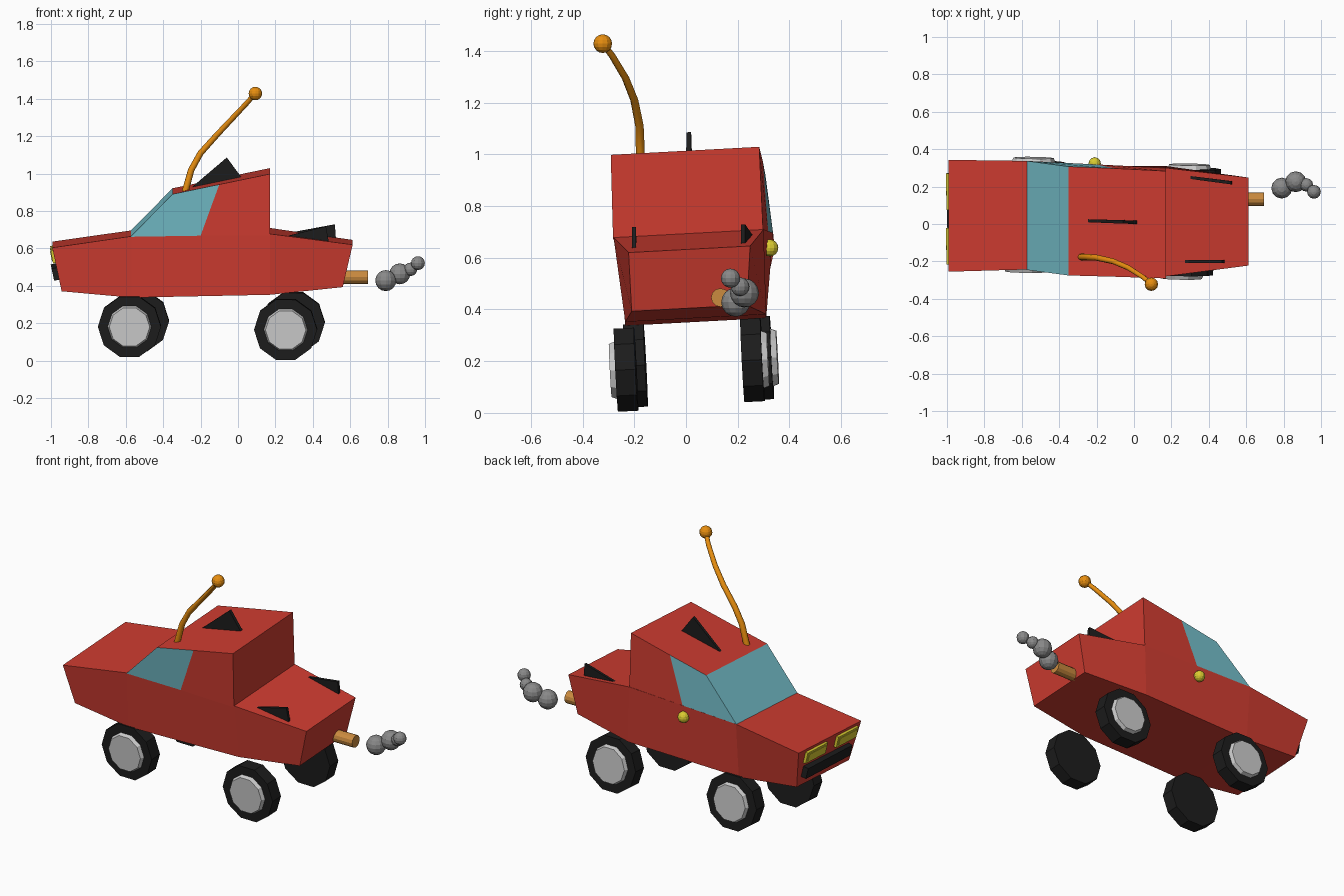
import bpy, bmesh
from math import pi

if "Cube" in bpy.data.objects:
    bpy.data.objects.remove(bpy.data.objects["Cube"])

ROLL = 0.054  # the whole car leans slightly to one side


def mat(name, r, g, b):
    m = bpy.data.materials.new(name)
    m.diffuse_color = (r, g, b, 1)
    m.use_nodes = True
    m.node_tree.nodes["Principled BSDF"].inputs["Base Color"].default_value = m.diffuse_color
    return m


RED = mat("red_paint", 0.62, 0.045, 0.03)
TEAL = mat("glass_teal", 0.17, 0.5, 0.57)
BLACK = mat("black_rubber", 0.012, 0.012, 0.012)
ORANGE = mat("orange", 0.8, 0.27, 0.005)
COPPER = mat("copper", 0.6, 0.26, 0.05)
YELLOW = mat("yellow", 0.7, 0.6, 0.03)
SMOKE = mat("smoke_grey", 0.25, 0.25, 0.25)


def make(name, bm, *mats):
    bmesh.ops.recalc_face_normals(bm, faces=bm.faces)
    me = bpy.data.meshes.new(name)
    bm.to_mesh(me)
    bm.free()
    ob = bpy.data.objects.new(name, me)
    bpy.context.collection.objects.link(ob)
    for m in mats:
        me.materials.append(m)
    return ob


def finish(name, m=None):
    ob = bpy.context.object
    ob.name = name
    if m:
        ob.data.materials.append(m)
    return ob


def prism(name, pts, *mats, second=()):
    """Side profile (x, near y, far y, near z) spanned across the car."""
    bm = bmesh.new()
    near = [bm.verts.new((x, a, z)) for x, a, b, z in pts]
    far = [bm.verts.new((x, b, z + ROLL * (b - a))) for x, a, b, z in pts]
    n = len(pts)
    bm.faces.new(near)
    bm.faces.new(far)
    for i in range(n):
        j = (i + 1) % n
        f = bm.faces.new((near[i], near[j], far[j], far[i]))
        f.material_index = 1 if i in second else 0
    return make(name, bm, *mats)


def ball(name, loc, r, m):
    bpy.ops.mesh.primitive_uv_sphere_add(segments=12, ring_count=8, radius=r, location=loc)
    return finish(name, m)


def box(name, loc, size, m):
    bpy.ops.mesh.primitive_cube_add(size=1, location=loc, rotation=(ROLL, -0.21, 0))
    bpy.context.object.scale = size
    return finish(name, m)


# Lower body: loft through four sections
# (bottom x, near y, far y, near z), (top x, near y, far y, near z)
sections = [
    ((-0.943, -0.21, 0.29, 0.371), (-0.993, -0.255, 0.343, 0.604)),
    ((-0.57, -0.235, 0.31, 0.337), (-0.57, -0.243, 0.337, 0.665)),
    ((0.17, -0.235, 0.31, 0.352), (0.17, -0.28, 0.30, 0.678)),
    ((0.56, -0.21, 0.235, 0.393), (0.613, -0.222, 0.248, 0.62)),
]
bm = bmesh.new()
rings = []
for (xb, an, af, zb), (xt, bn, bf, zt) in sections:
    rings.append([bm.verts.new(p) for p in (
        (xb, an, zb), (xb, af, zb + ROLL * (af - an)),
        (xt, bf, zt + ROLL * (bf - bn)), (xt, bn, zt))])
for r, s in zip(rings, rings[1:]):
    for i in range(4):
        j = (i + 1) % 4
        bm.faces.new((r[i], r[j], s[j], s[i]))
bm.faces.new(rings[0])
bm.faces.new(rings[-1])
make("body", bm, RED)

# Cabin: glazed front part with red roof, red rear part
pillar_low = (-0.20, -0.262, 0.318, 0.668)
pillar_top = (-0.10, -0.282, 0.297, 0.942)
prism("cabin_windows", [(-0.575, -0.245, 0.337, 0.662), (-0.35, -0.275, 0.307, 0.89),
                        pillar_top, pillar_low], TEAL, RED, second=(1,))
prism("cabin_rear", [pillar_low, pillar_top, (0.17, -0.291, 0.283, 0.998),
                     (0.17, -0.282, 0.298, 0.67)], RED)

# Fins on the roof and rear deck
prism("roof_fin", [(-0.26, 0.01, 0.026, 0.915), (-0.06, 0.002, 0.02, 1.085),
                   (0.025, 0.0, 0.018, 0.97)], BLACK)
prism("tail_fin_near", [(0.24, -0.207, -0.192, 0.66), (0.47, -0.209, -0.193, 0.718),
                        (0.488, -0.209, -0.193, 0.62)], BLACK)
prism("tail_fin_far", [(0.285, 0.243, 0.259, 0.685), (0.518, 0.212, 0.229, 0.728),
                       (0.525, 0.212, 0.229, 0.63)], BLACK)

# Wheels: x, y of tyre centre, z, side
for name, x, y, z, side in (("front_near", -0.58, -0.195, 0.183, -1),
                            ("rear_near", 0.255, -0.232, 0.167, -1),
                            ("front_far", -0.537, 0.293, 0.212, 1),
                            ("rear_far", 0.296, 0.257, 0.204, 1)):
    rot = (-side * pi / 2 + ROLL, pi / 10, 0)
    bpy.ops.mesh.primitive_cylinder_add(vertices=10, radius=0.169, depth=0.078,
                                        location=(x, y, z), rotation=rot)
    finish(name + "_tyre", BLACK)
    bpy.ops.mesh.primitive_cone_add(vertices=10, radius1=0.12, radius2=0.108, depth=0.03,
                                    location=(x, y + side * 0.046, z + side * 0.0025), rotation=rot)
    finish(name + "_hub")

# Headlights and grille
for name, y in (("near", -0.118), ("far", 0.175)):
    z = 0.567 + ROLL * y
    box("headlight_" + name, (-0.983, y, z), (0.028, 0.195, 0.068), YELLOW)
    box("headlight_lens_" + name, (-0.985, y, z), (0.03, 0.165, 0.042), YELLOW)
box("grille", (-0.963, 0.05, 0.477), (0.06, 0.43, 0.066), BLACK)

# Side lamp on the far flank
ball("side_lamp", (-0.21, 0.324, 0.638), 0.033, YELLOW)

# Exhaust pipe and smoke puffs
bpy.ops.mesh.primitive_cylinder_add(vertices=12, radius=0.036, depth=0.15,
                                    location=(0.62, 0.133, 0.446), rotation=(0, pi / 2, 0))
finish("exhaust_pipe", COPPER)
for i, (p, r) in enumerate((((0.79, 0.192, 0.428), 0.056), ((0.865, 0.226, 0.464), 0.056),
                            ((0.922, 0.209, 0.488), 0.036), ((0.962, 0.172, 0.521), 0.037))):
    ball("smoke_puff_%d" % i, p, r, SMOKE)

# Bent aerial with a ball on the end
cu = bpy.data.curves.new("aerial", "CURVE")
cu.dimensions = "3D"
cu.bevel_depth = 0.018
cu.bevel_resolution = 2
cu.use_fill_caps = True
path = [(-0.285, -0.176, 0.895), (-0.25, -0.177, 1.02), (-0.20, -0.18, 1.11), (-0.11, -0.20, 1.21),
        (-0.03, -0.234, 1.295), (0.05, -0.285, 1.38), (0.093, -0.322, 1.43)]
sp = cu.splines.new("POLY")
sp.points.add(len(path) - 1)
for i, (pt, p) in enumerate(zip(sp.points, path)):
    pt.co = (*p, 1)
    pt.radius = 1 - 0.05 * i
cu.materials.append(ORANGE)
bpy.context.collection.objects.link(bpy.data.objects.new("aerial", cu))
ball("aerial_ball", (0.093, -0.322, 1.428), 0.036, ORANGE)
